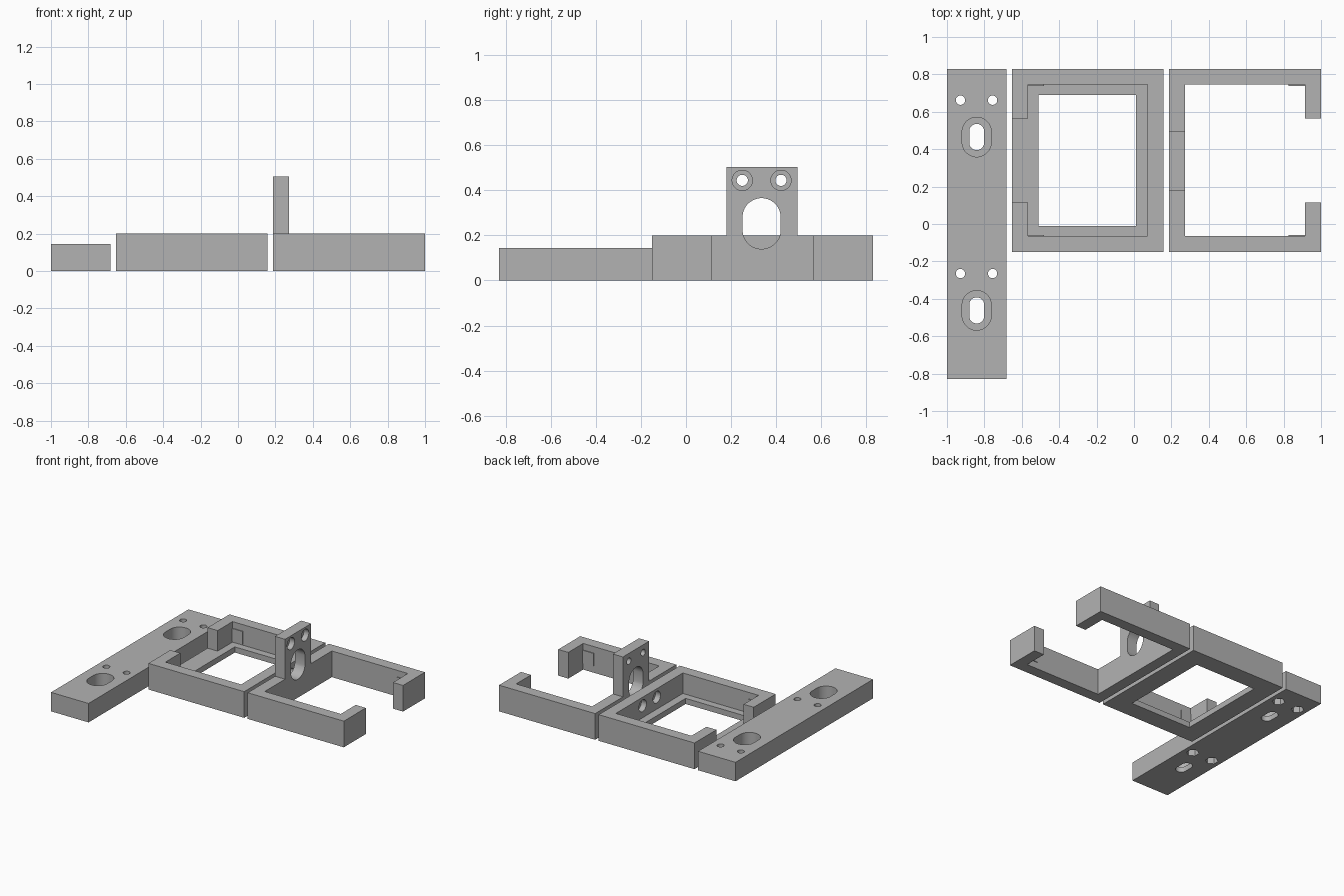
import bpy, bmesh, math

if "Cube" in bpy.data.objects:
    bpy.data.objects.remove(bpy.data.objects["Cube"])

grey = bpy.data.materials.new("grey plastic")
grey.diffuse_color = (0.45, 0.45, 0.45, 1)
grey.use_nodes = True
grey.node_tree.nodes["Principled BSDF"].inputs["Base Color"].default_value = grey.diffuse_color


def prism(name, pts, lo, hi, axis="Z"):
    """Extrude a 2D outline (xy for axis Z, yz for axis X) from lo to hi."""
    bm = bmesh.new()
    place = (lambda p, w: (p[0], p[1], w)) if axis == "Z" else (lambda p, w: (w, p[0], p[1]))
    a = [bm.verts.new(place(p, lo)) for p in pts]
    b = [bm.verts.new(place(p, hi)) for p in pts]
    n = len(pts)
    bm.faces.new(a)
    bm.faces.new(b)
    for i in range(n):
        bm.faces.new((a[i], a[(i + 1) % n], b[(i + 1) % n], b[i]))
    bmesh.ops.recalc_face_normals(bm, faces=bm.faces)
    me = bpy.data.meshes.new(name)
    bm.to_mesh(me)
    bm.free()
    me.materials.append(grey)
    ob = bpy.data.objects.new(name, me)
    bpy.context.collection.objects.link(ob)
    return ob


def rect(u0, u1, v0, v1):
    return [(u0, v0), (u1, v0), (u1, v1), (u0, v1)]


def slot(u, v, r, half=0.0, n=32):
    """Circle, or upright rounded slot when half > 0."""
    pts = []
    for i in range(n):
        t = 2 * math.pi * (i + 0.5) / n
        pts.append((u + r * math.cos(t), v + r * math.sin(t) + math.copysign(half, math.sin(t))))
    return pts


def combine(ob, other, op="DIFFERENCE"):
    mod = ob.modifiers.new(op, "BOOLEAN")
    mod.operation, mod.solver, mod.object = op, "EXACT", other
    bpy.context.view_layer.update()
    me = bpy.data.meshes.new_from_object(ob.evaluated_get(bpy.context.evaluated_depsgraph_get()))
    ob.modifiers.clear()
    ob.data = me
    bpy.data.objects.remove(other)


def cut(ob, pts, lo, hi, axis="Z"):
    combine(ob, prism("cutter", pts, lo, hi, axis))


def finish(ob):
    bpy.ops.object.select_all(action="DESELECT")
    ob.select_set(True)
    bpy.context.view_layer.objects.active = ob
    bpy.ops.object.shade_smooth_by_angle(angle=math.radians(30))


Y0, Y1, WALL, H = -0.15, 0.83, 0.085, 0.2
GAP0, GAP1, LEDGE = 0.115, 0.565, 0.043

# Mounting plate with stepped slots, screw holes and nut pockets underneath
plate = prism("mounting_plate", rect(-1, -0.683, -0.83, 0.83), 0, 0.145)
for y in (0.465, -0.462):
    cut(plate, slot(-0.841, y, 0.04, 0.03), -0.1, 0.3)
    cut(plate, slot(-0.841, y, 0.078, 0.028), 0.04, 0.3)
    for x in (-0.928, -0.756):
        cut(plate, slot(x, y + 0.197, 0.025, n=24), -0.1, 0.3)
        cut(plate, slot(x, y + 0.197, 0.045, n=6), -0.1, 0.05)
finish(plate)

# Tray frame: ledge floor, open window, notch in the left wall
x0, x1 = -0.653, 0.157
tray = prism("tray_frame", rect(x0, x1, Y0, Y1), 0, H)
cut(tray, rect(x0 + WALL, x1 - WALL, Y0 + WALL, Y1 - WALL), LEDGE, 0.4)
cut(tray, rect(-0.51, 0.01, -0.01, 0.69), -0.1, 0.3)
cut(tray, rect(x0 - 0.1, x0 + WALL + 0.05, GAP0, GAP1), LEDGE, 0.4)
for y in (0.25, 0.42):
    cut(tray, slot(y, 0.135, 0.025, n=24), 0.0, 0.3, "X")
    cut(tray, slot(y, 0.135, 0.045), 0.0, 0.115, "X")
finish(tray)

# Open bracket: C-shaped outline with an upright tab
x0, x1 = 0.187, 1.0
a, b, c, d = x0 + WALL, x1 - WALL, Y0 + WALL, Y1 - WALL
outline = [(x0, Y0), (x1, Y0), (x1, GAP0), (b, GAP0), (b, c), (a, c),
           (a, d), (b, d), (b, GAP1), (x1, GAP1), (x1, Y1), (x0, Y1)]
bracket = prism("open_bracket", outline, 0, H)
combine(bracket, prism("tab", rect(0.18, 0.495, 0.1, 0.505), x0, a, "X"), "UNION")
cut(bracket, slot(0.336, 0.253, 0.085, 0.028), 0.1, 0.4, "X")
for y in (0.25, 0.422):
    cut(bracket, slot(y, 0.445, 0.025, n=24), 0.1, 0.4, "X")
    cut(bracket, slot(y, 0.445, 0.045), 0.23, 0.4, "X")
finish(bracket)

# Thin grip pads on the inner side walls of both frames
for label, u0, u1 in (("tray", -0.568, -0.48), ("bracket", 0.825, 0.915)):
    prism(label + "_back_grip", rect(u0, u1, d - 0.006, d + 0.002), 0.05, 0.15)
    prism(label + "_front_grip", rect(u0, u1, c - 0.002, c + 0.006), 0.05, 0.15)
